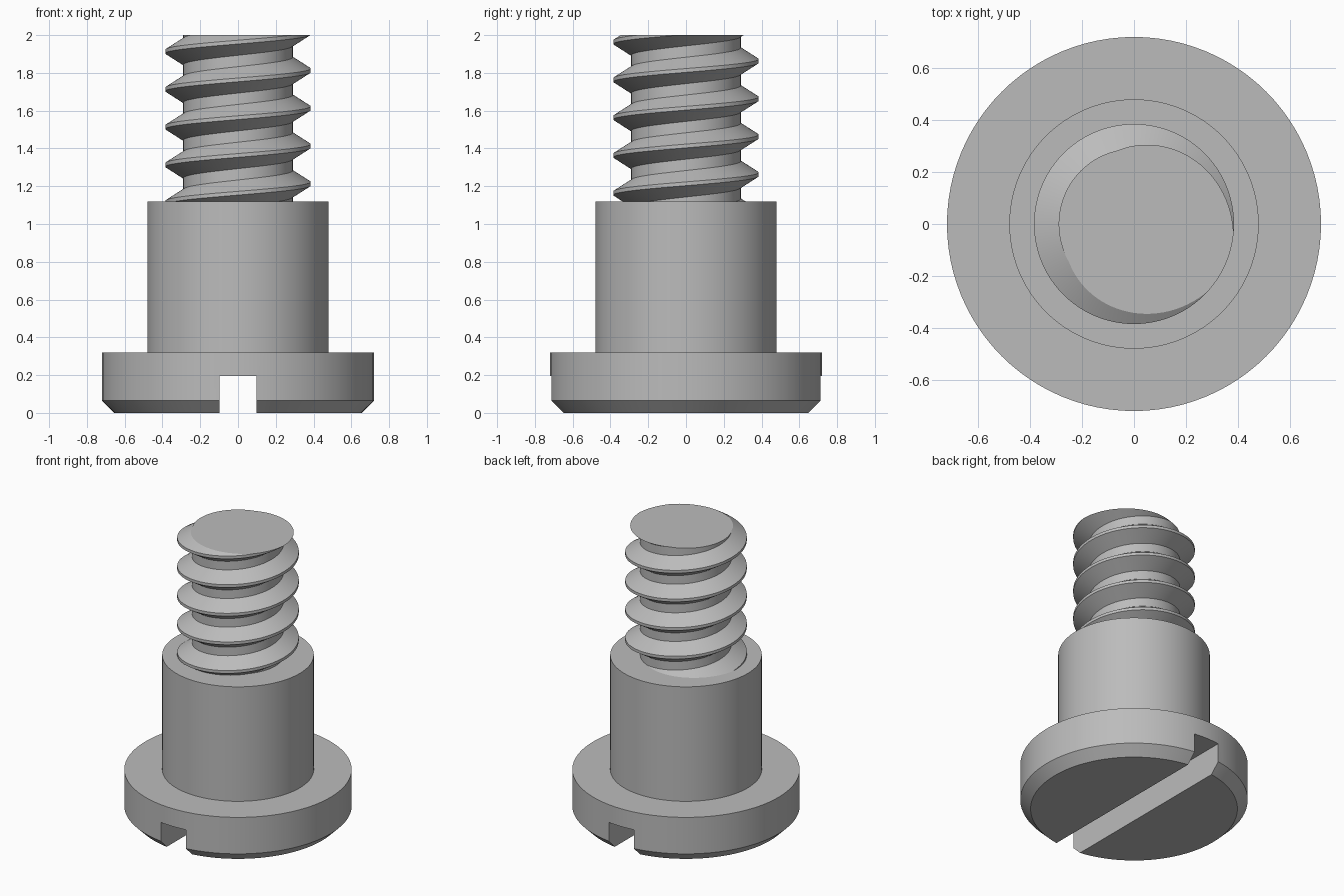
import bpy, bmesh, math

if "Cube" in bpy.data.objects:
    bpy.data.objects.remove(bpy.data.objects["Cube"], do_unlink=True)

SEGMENTS = 96
TURN = 2 * math.pi

steel = bpy.data.materials.new("grey_steel")
steel.use_nodes = True
GREY = (0.5, 0.5, 0.5, 1)
steel.diffuse_color = GREY
steel.node_tree.nodes["Principled BSDF"].inputs["Base Color"].default_value = GREY


def make_object(name, bm):
    bmesh.ops.recalc_face_normals(bm, faces=bm.faces)
    mesh = bpy.data.meshes.new(name)
    bm.to_mesh(mesh)
    bm.free()
    mesh.materials.append(steel)
    obj = bpy.data.objects.new(name, mesh)
    bpy.context.collection.objects.link(obj)
    return obj


def activate(obj):
    bpy.ops.object.select_all(action='DESELECT')
    obj.select_set(True)
    bpy.context.view_layer.objects.active = obj


def polar(radius, angle, z):
    return radius * math.cos(angle), radius * math.sin(angle), z


# Head and shoulder: one lathed profile with a chamfered rim
PROFILE = [(0.655, 0), (0.72, 0.065), (0.72, 0.32), (0.48, 0.32), (0.48, 1.12)]
bm = bmesh.new()
rings = [[bm.verts.new(polar(r, TURN * i / SEGMENTS, z)) for i in range(SEGMENTS)]
         for r, z in PROFILE]
for low, high in zip(rings, rings[1:]):
    for i in range(SEGMENTS):
        k = (i + 1) % SEGMENTS
        bm.faces.new((low[i], low[k], high[k], high[i]))
bm.faces.new(rings[0][::-1])
bm.faces.new(rings[-1])
body = make_object("head_and_shoulder", bm)

# Driver slot cut across the bottom of the head
bm = bmesh.new()
bmesh.ops.create_cube(bm, size=1)
bmesh.ops.scale(bm, verts=bm.verts, vec=(0.194, 2, 0.4))
bmesh.ops.translate(bm, verts=bm.verts, vec=(0, 0, -0.004))
cutter = make_object("slot_cutter", bm)
cutter.hide_render = True
cut = body.modifiers.new("slot", 'BOOLEAN')
cut.operation = 'DIFFERENCE'
cut.solver = 'EXACT'
cut.object = cutter
activate(body)
bpy.ops.object.modifier_apply(modifier=cut.name)
bpy.data.objects.remove(cutter, do_unlink=True)

# Right-hand thread: a tooth profile that climbs one pitch per turn
PITCH = 0.2
TOOTH = [(0.385, -0.01), (0.385, 0.01), (0.29, 0.07), (0.29, 0.13)]
START, TURNS = 0.613, 9
ROWS = len(TOOTH) * TURNS
bm = bmesh.new()
columns = []
for i in range(SEGMENTS):
    part = i / SEGMENTS
    columns.append([])
    for j in range(ROWS):
        r, dz = TOOTH[j % len(TOOTH)]
        z = START + PITCH * (j // len(TOOTH) + part) + dz
        columns[i].append(bm.verts.new(polar(r, TURN * part, z)))
for i in range(SEGMENTS):
    # The last column joins the first one, one tooth higher
    shift = len(TOOTH) if i == SEGMENTS - 1 else 0
    a, b = columns[i], columns[(i + 1) % SEGMENTS]
    for j in range(ROWS - 1 - shift):
        bm.faces.new((a[j], b[j + shift], b[j + 1 + shift], a[j + 1]))

# Trim the thread flat at both ends and cap it
for height, up in ((1.11, -1), (2, 1)):
    result = bmesh.ops.bisect_plane(
        bm, geom=bm.verts[:] + bm.edges[:] + bm.faces[:], dist=1e-6,
        plane_co=(0, 0, height), plane_no=(0, 0, up), clear_outer=True)
    rim = [e for e in result["geom_cut"] if isinstance(e, bmesh.types.BMEdge)]
    bmesh.ops.edgeloop_fill(bm, edges=rim)
thread = make_object("thread", bm)

for obj in (body, thread):
    activate(obj)
    bpy.ops.object.shade_smooth_by_angle(angle=math.radians(30))
